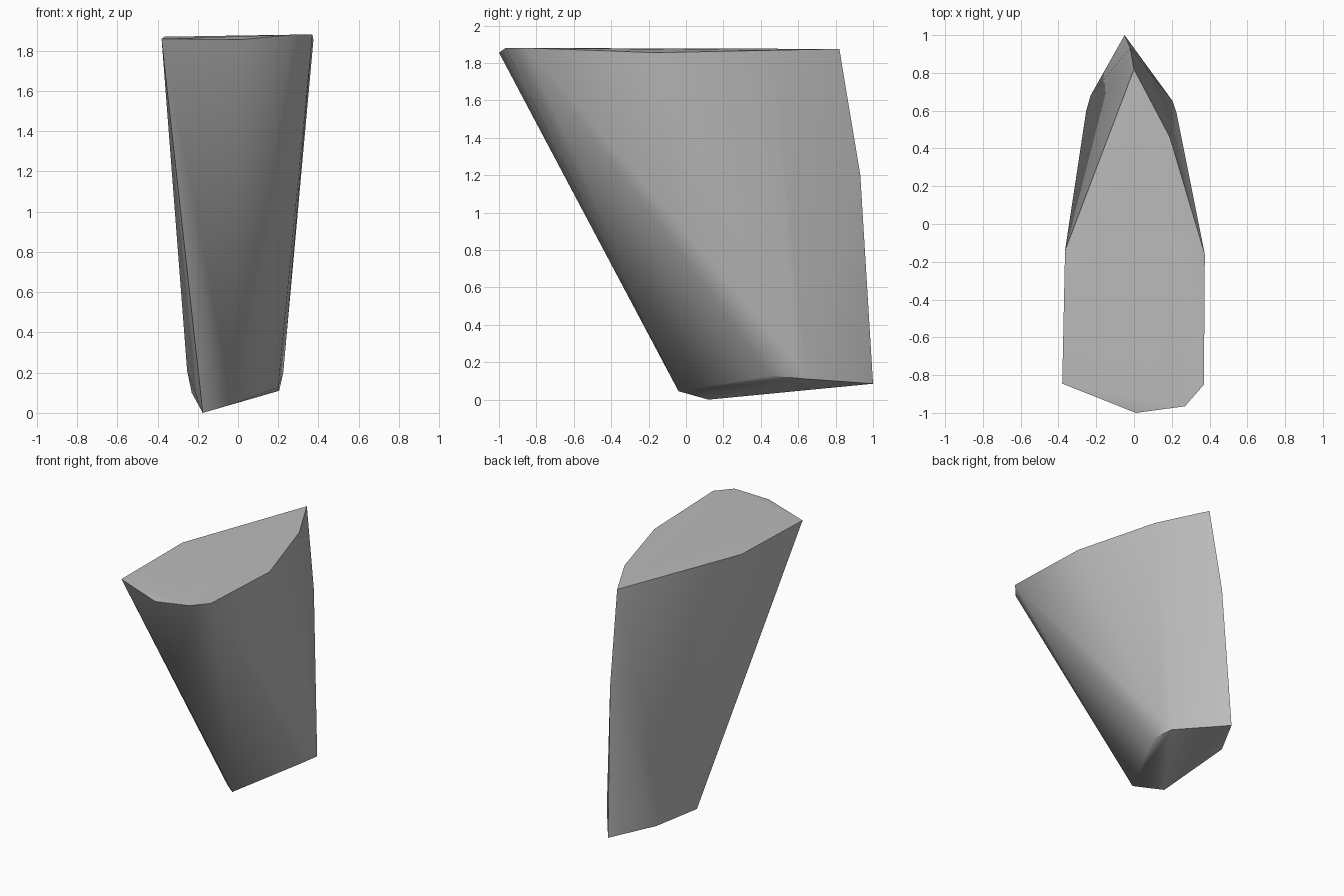
import bpy
import bmesh
import math
from mathutils import Vector

cube = bpy.data.objects.get("Cube")
if cube:
    bpy.data.objects.remove(cube, do_unlink=True)

# Plain grey stone colour
stone = bpy.data.materials.new("stone_grey")
stone.use_nodes = True
grey = (0.5, 0.5, 0.5, 1)
stone.diffuse_color = grey
stone.node_tree.nodes["Principled BSDF"].inputs["Base Color"].default_value = grey

# Outline of the broad top, from the back point around the left side
top_rim = [(0, 0.82, 1.875), (0.19, 0.46, 1.868), (0.375, -0.16, 1.855),
           (0.37, -0.85, 1.88), (0.27, -0.965, 1.88), (0.01, -1, 1.855),
           (-0.38, -0.845, 1.86), (-0.365, -0.14, 1.87)]

# Outline of the small tilted foot, with the bevel points just above it
foot_rim = [(-0.05, 1, 0.085), (0.205, 0.65, 0.11), (0.2, 0.45, 0.128),
            (-0.02, -0.04, 0.045), (-0.175, 0.12, 0), (-0.23, 0.68, 0.1)]
foot_bevel = [(0.225, 0.59, 0.2), (-0.253, 0.6, 0.21)]

# Bend in the back ridge
back_ridge = [(-0.02, 0.932, 1.2)]


def make_hull(name, points, material):
    """Wrap a skin tightly around a set of corner points."""
    bm = bmesh.new()
    for point in points:
        bm.verts.new(Vector(point))
    hull = bmesh.ops.convex_hull(bm, input=bm.verts[:])
    loose = {v for v in hull["geom_interior"] + hull["geom_unused"]
             if isinstance(v, bmesh.types.BMVert)}
    bmesh.ops.delete(bm, geom=list(loose), context="VERTS")
    bmesh.ops.recalc_face_normals(bm, faces=bm.faces[:])
    mesh = bpy.data.meshes.new(name)
    bm.to_mesh(mesh)
    bm.free()
    mesh.materials.append(material)
    obj = bpy.data.objects.new(name, mesh)
    bpy.context.collection.objects.link(obj)
    return obj


# Tapered block with soft sides and crisp rims
block = make_hull("tapered_block", top_rim + foot_rim + foot_bevel + back_ridge, stone)
bpy.ops.object.select_all(action="DESELECT")
block.select_set(True)
bpy.context.view_layer.objects.active = block
bpy.ops.object.shade_smooth_by_angle(angle=math.radians(40))
